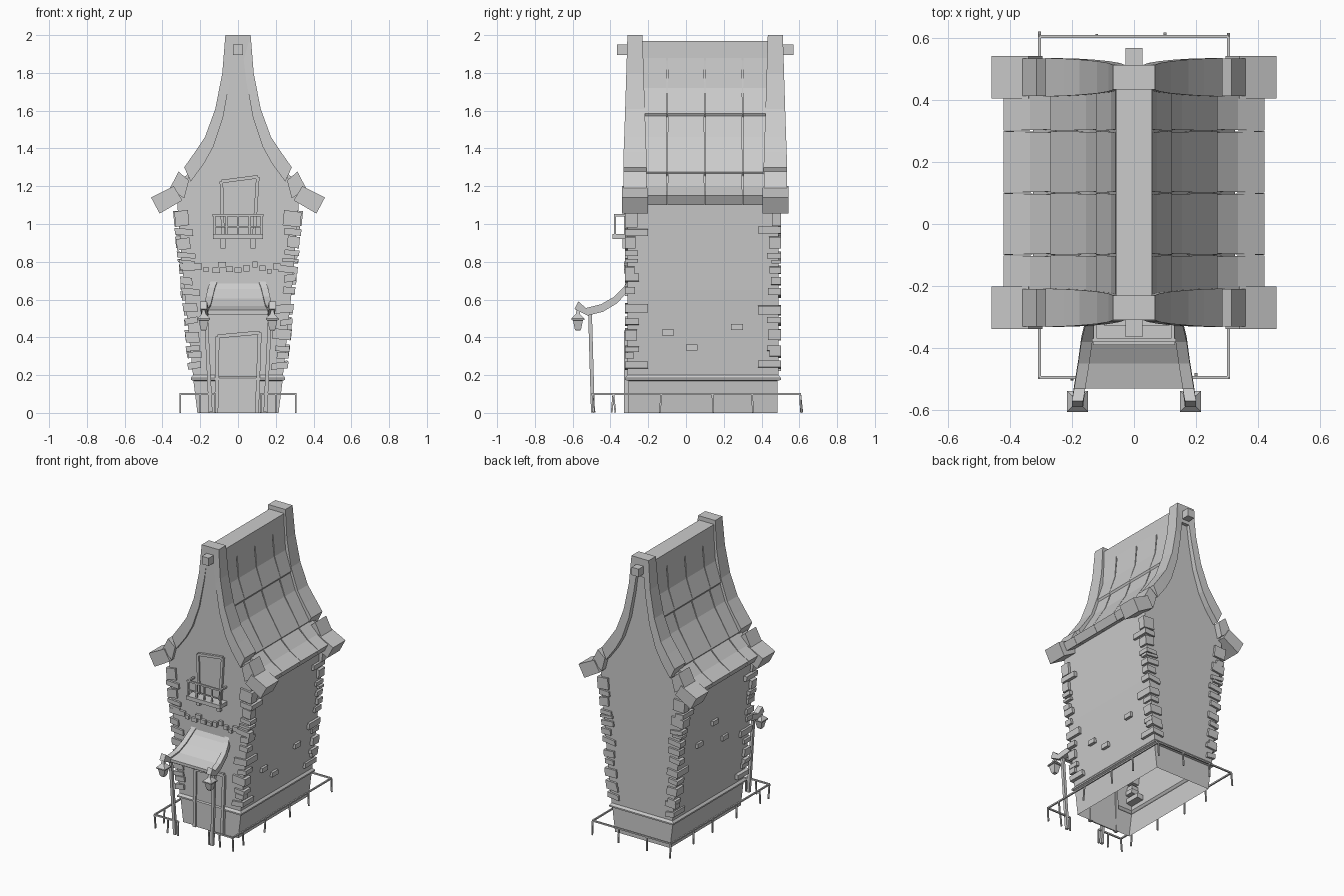
import bpy, bmesh, random
from mathutils import Vector as V

random.seed(4)
grey = bpy.data.materials.new("stone_grey")
grey.diffuse_color = (0.6, 0.6, 0.6, 1)


def make(name, parts, mirror=False, caps=(True, True)):
    """One object from lofted parts; each part is a list of point rings."""
    bm = bmesh.new()
    for rings in parts:
        vs = [[bm.verts.new(p) for p in r] for r in rings]
        n = len(vs[0])
        for a, b in zip(vs, vs[1:]):
            for i in range(n):
                j = (i + 1) % n
                bm.faces.new((a[i], a[j], b[j], b[i]))
        if caps[0]:
            bm.faces.new(vs[0][::-1])
        if caps[1]:
            bm.faces.new(vs[-1])
    bmesh.ops.recalc_face_normals(bm, faces=bm.faces)
    me = bpy.data.meshes.new(name)
    bm.to_mesh(me)
    bm.free()
    me.materials.append(grey)
    ob = bpy.data.objects.new(name, me)
    bpy.context.collection.objects.link(ob)
    if mirror:
        ob.modifiers.new("mirror", 'MIRROR').use_clip = True
    return ob


def rect(x0, x1, y0, y1, z):
    return [(x0, y0, z), (x1, y0, z), (x1, y1, z), (x0, y1, z)]


def box(x0, x1, y0, y1, z0, z1):
    return [rect(x0, x1, y0, y1, z0), rect(x0, x1, y0, y1, z1)]


def beam(p, q, w, h=None):
    """Square bar from p to q."""
    p, q, h = V(p), V(q), h or w
    d = (q - p).normalized()
    s = d.cross(V((0, 1, 0)) if abs(d.y) < 0.7 else V((0, 0, 1))).normalized()
    u = s.cross(d)
    return [[c + s * a * w / 2 + u * b * h / 2
             for a, b in ((-1, -1), (1, -1), (1, 1), (-1, 1))] for c in (p, q)]


def prism_y(pts, y0, y1):
    return [[(x, y, z) for x, z in pts] for y in (y0, y1)]


# Plinth and walls (hollow, open below)
F, B = -0.31, 0.49
make("plinth", [[rect(-x, x, F - o, B + o, z) for x, o, z in
     ((0.215, -0.005, 0), (0.236, -0.005, 0.17), (0.25, 0.012, 0.175),
      (0.25, 0.012, 0.185), (0.238, 0, 0.2))]], caps=(False, False))
make("walls", [[rect(-x, x, F, B, z) for x, z in
     ((0.238, 0.2), (0.285, 0.65), (0.325, 1.15), (0.27, 1.235), (0.195, 1.35),
      (0.143, 1.44), (0.095, 1.585), (0.06, 1.78), (0.05, 1.93))]], caps=(False, True))

# Curved bargeboards with foot blocks, front and back
outer = ((0, 2), (0.067, 2), (0.083, 1.8), (0.12, 1.61), (0.175, 1.46), (0.225, 1.385), (0.285, 1.30))
inner = ((0, 1.87), (0.03, 1.87), (0.045, 1.75), (0.08, 1.56), (0.13, 1.41), (0.18, 1.32), (0.25, 1.225))
half = (0.04, 0.04, 0.046, 0.052, 0.057, 0.06, 0.062)
for label, yc in (("front", -0.27), ("back", 0.473)):
    make(label + "_bargeboard", [[[(a[0], yc - h, a[1]), (a[0], yc + h, a[1]),
         (b[0], yc + h, b[1]), (b[0], yc - h, b[1])]
         for a, b, h in zip(outer, inner, half)]], True, (False, True))
    make(label + "_eave_blocks", [
        prism_y(((0.315, 1.278), (0.26, 1.23), (0.285, 1.135), (0.36, 1.19)), yc - 0.061, yc + 0.061),
        prism_y(((0.34, 1.2), (0.295, 1.125), (0.415, 1.055), (0.46, 1.14)), yc - 0.069, yc + 0.069)], True)
make("ridge_cap", [box(-0.058, 0.058, -0.25, 0.45, 1.865, 1.97)])
make("ridge_beam", [box(-0.027, 0.027, -0.365, 0.568, 1.895, 1.95)])

# Roof planks: three overlapping rows, four columns, tapered gaps
rows = (((0.06, 1.88), (0.074, 1.72), (0.122, 1.585)),
        ((0.104, 1.6), (0.155, 1.46), (0.27, 1.275)),
        ((0.24, 1.29), (0.335, 1.2), (0.42, 1.15)))
cols = (-0.24, -0.1, 0.1, 0.3, 0.46)
planks = []
for row, t in zip(rows, (0.02, 0.025, 0.055)):
    for y0, y1 in zip(cols, cols[1:]):
        rings = []
        for (x, z), g in zip(row, (0.005, 0.003, 0.0008)):
            ix, iz = x - t * 0.5, z - t * 0.9
            rings.append([(x, y0 + g, z), (x, y1 - g, z), (ix, y1 - g, iz), (ix, y0 + g, iz)])
        planks.append(rings)
make("roof_planks", planks, True)


# Corner quoins (z centre, height, long side flag)
def wall_x(z):
    return 0.238 + (z - 0.2) * 0.097


stones = ((1.035, 0.08, 0), (0.96, 0.035, 1), (0.9, 0.06, 0), (0.84, 0.028, 0), (0.805, 0.018, 0),
          (0.765, 0.035, 0), (0.705, 0.04, 0), (0.64, 0.035, 0), (0.55, 0.045, 1), (0.49, 0.032, 0),
          (0.41, 0.055, 0), (0.345, 0.028, 0), (0.305, 0.033, 0), (0.25, 0.035, 1))
quoins = []
for sx in (-1, 1):
    for face, sy in ((F, -1), (B, 1)):
        for z, h, long in stones:
            z += random.uniform(-0.01, 0.01)
            out = random.uniform(0.01, 0.02)
            lx = random.uniform(0.045, 0.085)
            ly = 0.11 if long else random.uniform(0.035, 0.065)
            tilt = random.uniform(-0.006, 0.006)
            rings = []
            for zz in (z - h / 2, z + h / 2):
                w = wall_x(zz) + 0.004
                x0, x1 = sorted((sx * (w + out), sx * (w - lx)))
                y0, y1 = sorted((face + sy * 0.014, face - sy * ly))
                r = rect(x0, x1, y0, y1, zz)
                rings.append([(x, y, q + (tilt if x == x0 else -tilt)) for x, y, q in r])
            quoins.append(rings)
make("corner_quoins", quoins)

# Loose stones above the porch and bricks in the side walls
arch = ((-0.17, 0.76), (-0.115, 0.755), (-0.085, 0.785), (-0.045, 0.76), (0, 0.757),
        (0.045, 0.765), (0.09, 0.785), (0.13, 0.765), (0.165, 0.75), (-0.21, 0.775), (0.205, 0.775))
make("arch_stones", [beam((x, F - 0.018, z), (x, F + 0.02, z), random.uniform(0.025, 0.042),
     random.uniform(0.025, 0.035)) for x, z in arch])
bricks = []
for sx, y, z in ((1, -0.095, 0.425), (1, 0.03, 0.345), (1, 0.27, 0.455),
                 (-1, 0.11, 0.77), (-1, 0.27, 0.67), (-1, -0.02, 0.61)):
    x = sx * wall_x(z)
    bricks.append(box(x - 0.02, x + 0.02, y - 0.031, y + 0.031, z - 0.016, z + 0.016))
make("side_bricks", bricks)


# Crooked doors: frame bars round a thin leaf
def door(name, c, w):
    pts = [(x, F - 0.004, z) for x, z in c]
    make(name + "_frame", [beam(pts[i], pts[i + 1], w, 0.026) for i in range(3)])
    make(name + "_leaf", [prism_y(c, F - 0.006, F + 0.002)])


door("front_door", ((-0.115, 0.0), (-0.108, 0.405), (0.115, 0.425), (0.1, 0.0)), 0.02)
door("balcony_door", ((-0.08, 0.94), (-0.088, 1.225), (0.105, 1.25), (0.085, 0.94)), 0.018)

# Balcony
balcony = [box(-0.132, 0.132, -0.39, F, 0.92, 0.947),
           beam((-0.135, -0.375, 1.047), (0.135, -0.375, 1.047), 0.012),
           beam((-0.13, -0.375, 0.985), (0.13, -0.375, 0.985), 0.008)]
for s in (-1, 1):
    balcony += [beam((s * 0.125, -0.375, 1.047), (s * 0.125, F, 1.047), 0.012),
                beam((s * 0.08, F, 0.87), (s * 0.08, F, 0.925), 0.025, 0.05)]
balcony += [beam((x, -0.375, 0.94), (x, -0.375, 1.045), 0.01) for x in (-0.125, -0.06, 0, 0.06, 0.125)]
make("balcony", balcony)

# Porch roof: curved panel between two curved side beams
curve = ((-0.29, 0.725), (-0.33, 0.665), (-0.38, 0.615), (-0.45, 0.575), (-0.53, 0.555), (-0.57, 0.59))
under = ((-0.29, 0.67), (-0.315, 0.635), (-0.365, 0.58), (-0.44, 0.535), (-0.52, 0.515), (-0.59, 0.55))
xo = (0.135, 0.158, 0.17, 0.18, 0.193, 0.2)
make("porch_beams", [[[(x, a[0], a[1]), (x - 0.036, a[0], a[1]), (x - 0.036, b[0], b[1]), (x, b[0], b[1])]
     for x, a, b in zip(xo, curve, under)]], True)
panel = [[(-x + 0.02, y, z - 0.01), (x - 0.02, y, z - 0.01), (x - 0.02, y, z - 0.03), (-x + 0.02, y, z - 0.03)]
         for x, (y, z) in zip(xo, curve[:5])]
make("porch_panel", [panel])
make("porch_crossbeam", [beam((-0.18, -0.51, 0.532), (0.18, -0.51, 0.532), 0.025)])
make("porch_posts", [beam((0.145, -0.493, 0.004), (0.17, -0.508, 0.53), 0.02)], True)

# Hanging lanterns
make("lanterns", [[rect(0.182 - r, 0.182 + r, -0.572 - r, -0.572 + r, z) for r, z in
     ((0.012, 0.435), (0.017, 0.445), (0.026, 0.49), (0.034, 0.492), (0.034, 0.5),
      (0.012, 0.522), (0.006, 0.55))]], True)

# Fence with a gap at the door
X, Y0, Y1, Z = 0.305, -0.495, 0.605, 0.1
loop = [(-0.12, Y0), (-X, Y0), (-X, Y1), (X, Y1), (X, Y0), (0.12, Y0)]
fence = [beam((*a, Z), (*b, Z), 0.01) for a, b in zip(loop, loop[1:])]
spots = [(s * X, y) for s in (-1, 1) for y in (Y0, -0.385, -0.13, 0.14, 0.35, Y1)]
spots += [(x, Y1) for x in (-0.12, 0.1)] + [(-0.2, Y0), (0.2, Y0), (-0.12, Y0), (0.12, Y0)]
for x, y in spots:
    t = random.uniform(-0.012, 0.012)
    fence.append(beam((x, y + t, 0.001), (x, y, Z), 0.009))
make("fence", fence)
